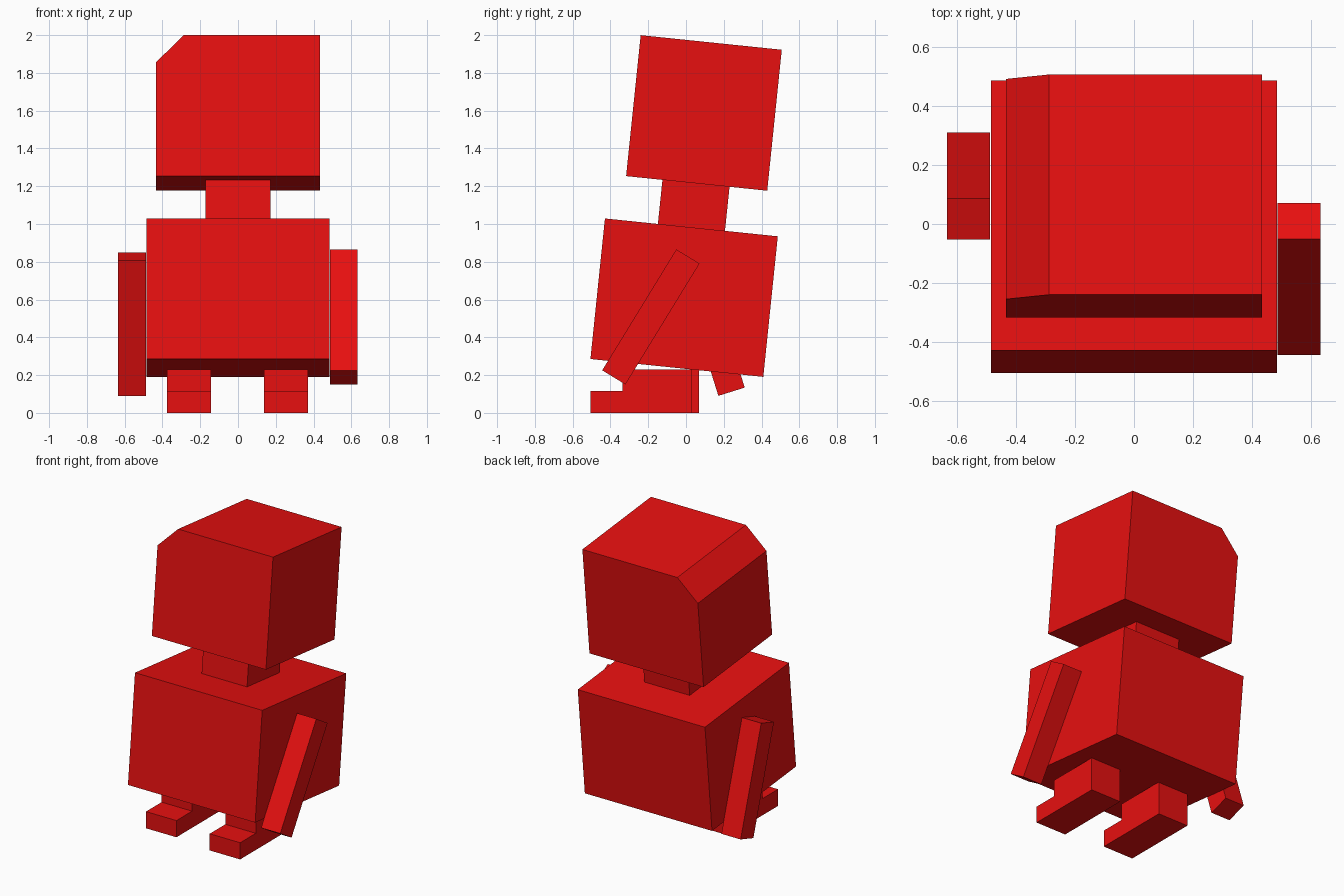
import bpy, bmesh, math
from mathutils import Matrix

if "Cube" in bpy.data.objects:
    bpy.data.objects.remove(bpy.data.objects["Cube"])

red = bpy.data.materials.new("red")
red.diffuse_color = (0.8, 0.005, 0.005, 1)
red.use_nodes = True
red.node_tree.nodes["Principled BSDF"].inputs["Base Color"].default_value = red.diffuse_color


def prism(name, profile, axis, depth, location, tilt=0):
    """Extrude a 2D profile along x (profile in y,z) or y (profile in x,z), then lean it about x."""
    bm = bmesh.new()
    to3d = (lambda a, b: (-depth / 2, a, b)) if axis == "x" else (lambda a, b: (a, -depth / 2, b))
    face = bm.faces.new([bm.verts.new(to3d(a, b)) for a, b in profile])
    ext = bmesh.ops.extrude_face_region(bm, geom=[face])
    moved = [g for g in ext["geom"] if isinstance(g, bmesh.types.BMVert)]
    bmesh.ops.translate(bm, verts=moved, vec=(depth, 0, 0) if axis == "x" else (0, depth, 0))
    bmesh.ops.recalc_face_normals(bm, faces=bm.faces)
    mesh = bpy.data.meshes.new(name)
    bm.to_mesh(mesh)
    bm.free()
    mesh.materials.append(red)
    obj = bpy.data.objects.new(name, mesh)
    bpy.context.collection.objects.link(obj)
    obj.matrix_world = Matrix.Translation(location) @ Matrix.Rotation(math.radians(tilt), 4, "X")
    return obj


def box(name, size, location, tilt=0):
    y, z = size[1] / 2, size[2] / 2
    return prism(name, [(-y, -z), (y, -z), (y, z), (-y, z)], "x", size[0], location, tilt)


LEAN = -5.9  # the whole upper body leans back

# Torso and neck
box("torso", (0.97, 0.92, 0.748), (0, -0.01, 0.61), LEAN)
box("neck", (0.346, 0.357, 0.25), (0, 0.041, 1.1), LEAN)

# Head with one cut upper corner
w, h, cut = 0.435, 0.375, 0.146
prism("head", [(-w, -h), (w, -h), (w, h), (-w + cut, h), (-w, h - cut)],
      "y", 0.751, (0, 0.095, 1.588), LEAN)

# Arms swinging in opposite directions
box("right_arm", (0.146, 0.144, 0.751), (0.56, -0.186, 0.508), -31.5)
box("left_arm", (0.146, 0.146, 0.75), (-0.561, 0.129, 0.47), 17.4)

# Stepped legs with a low toe in front
leg = [(-0.505, 0), (0.03, 0), (0.03, 0.23), (-0.335, 0.23), (-0.335, 0.115), (-0.505, 0.115)]
prism("right_leg", leg, "x", 0.232, (0.254, 0, 0))
prism("left_leg", leg, "x", 0.232, (-0.26, 0.04, 0))
